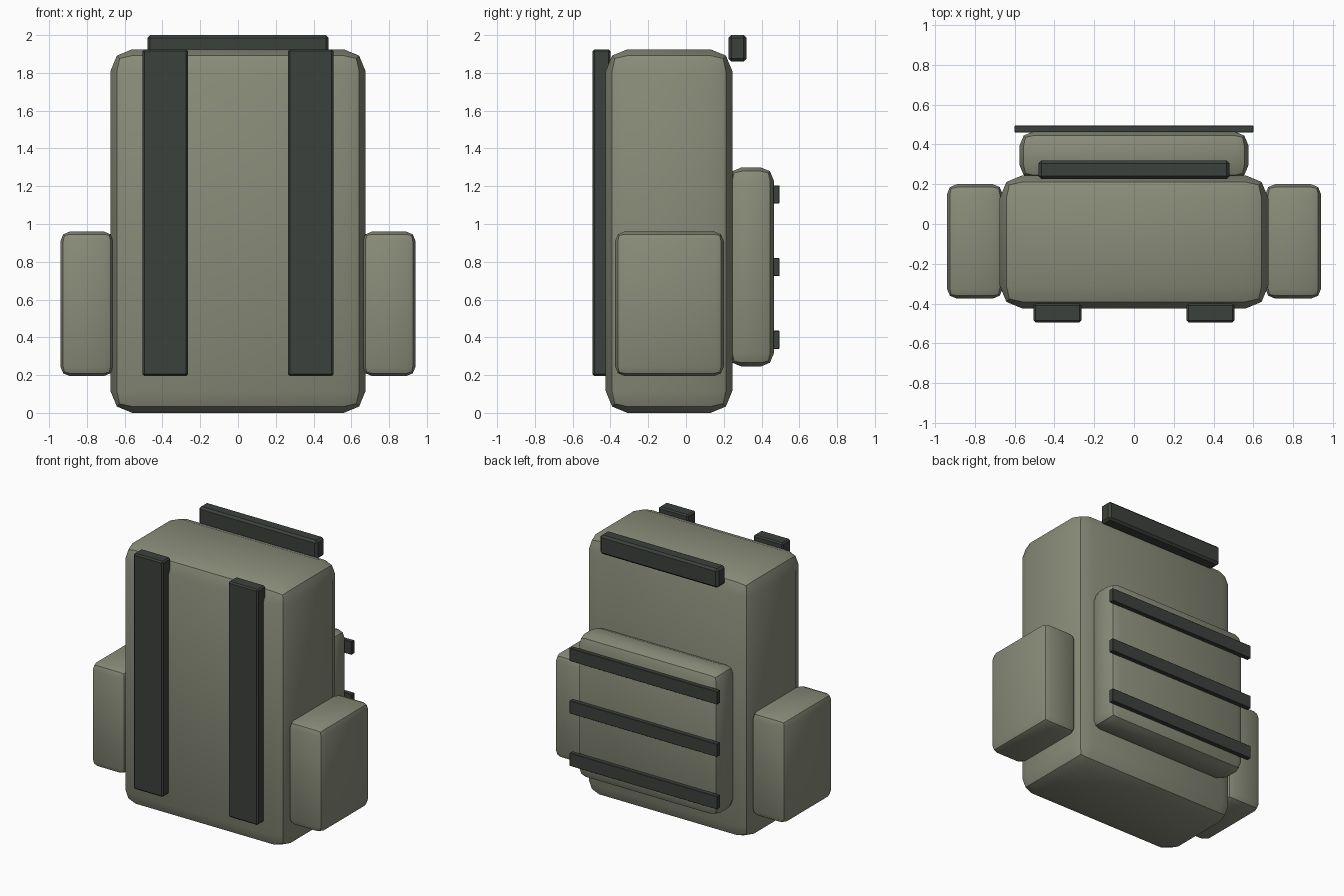
import bpy
from mathutils import Vector

cube = bpy.data.objects.get("Cube")
if cube:
    bpy.data.objects.remove(cube, do_unlink=True)


def material(name, rgb):
    mat = bpy.data.materials.new(name)
    mat.use_nodes = True
    mat.diffuse_color = (*rgb, 1)
    mat.node_tree.nodes["Principled BSDF"].inputs["Base Color"].default_value = (*rgb, 1)
    return mat


canvas = material("olive canvas", (0.25, 0.26, 0.19))
webbing = material("dark webbing", (0.045, 0.053, 0.045))


def rounded_box(name, low, high, bevel, segments, mat):
    """Box between two corners, with bevelled edges and smooth shading."""
    low, high = Vector(low), Vector(high)
    bpy.ops.mesh.primitive_cube_add(size=1, location=(low + high) / 2)
    obj = bpy.context.object
    obj.name = name
    obj.scale = high - low
    bpy.ops.object.transform_apply(location=False, rotation=False, scale=True)
    mod = obj.modifiers.new("Rounded edges", "BEVEL")
    mod.width = bevel
    mod.segments = segments
    bpy.ops.object.modifier_apply(modifier=mod.name)
    obj.data.materials.append(mat)
    bpy.ops.object.shade_smooth_by_angle()
    return obj


# Main bag and back pocket
rounded_box("main_bag", (-0.675, -0.425, 0), (0.675, 0.245, 1.925), 0.115, 2, canvas)
rounded_box("back_pocket", (-0.575, 0.225, 0.245), (0.575, 0.465, 1.3), 0.07, 2, canvas)

# Side pockets and shoulder straps, in pairs
for side, s in (("left", 1), ("right", -1)):
    for name, x, width, y, z, bevel, segments, mat in (
        ("side_pocket", 0.8, 0.28, (-0.375, 0.2), (0.195, 0.96), 0.05, 2, canvas),
        ("shoulder_strap", 0.385, 0.24, (-0.495, -0.4), (0.195, 1.925), 0.01, 1, webbing),
    ):
        rounded_box(f"{side}_{name}",
                    (s * x - width / 2, y[0], z[0]),
                    (s * x + width / 2, y[1], z[1]), bevel, segments, mat)

# Carry handle
rounded_box("carry_handle", (-0.48, 0.225, 1.86), (0.48, 0.32, 2), 0.015, 1, webbing)

# Horizontal webbing across the back pocket
for i in range(3):
    z = 0.387 + 0.385 * i
    rounded_box(f"back_webbing_{i + 1}", (-0.6, 0.46, z - 0.048),
                (0.6, 0.495, z + 0.048), 0.003, 1, webbing)
